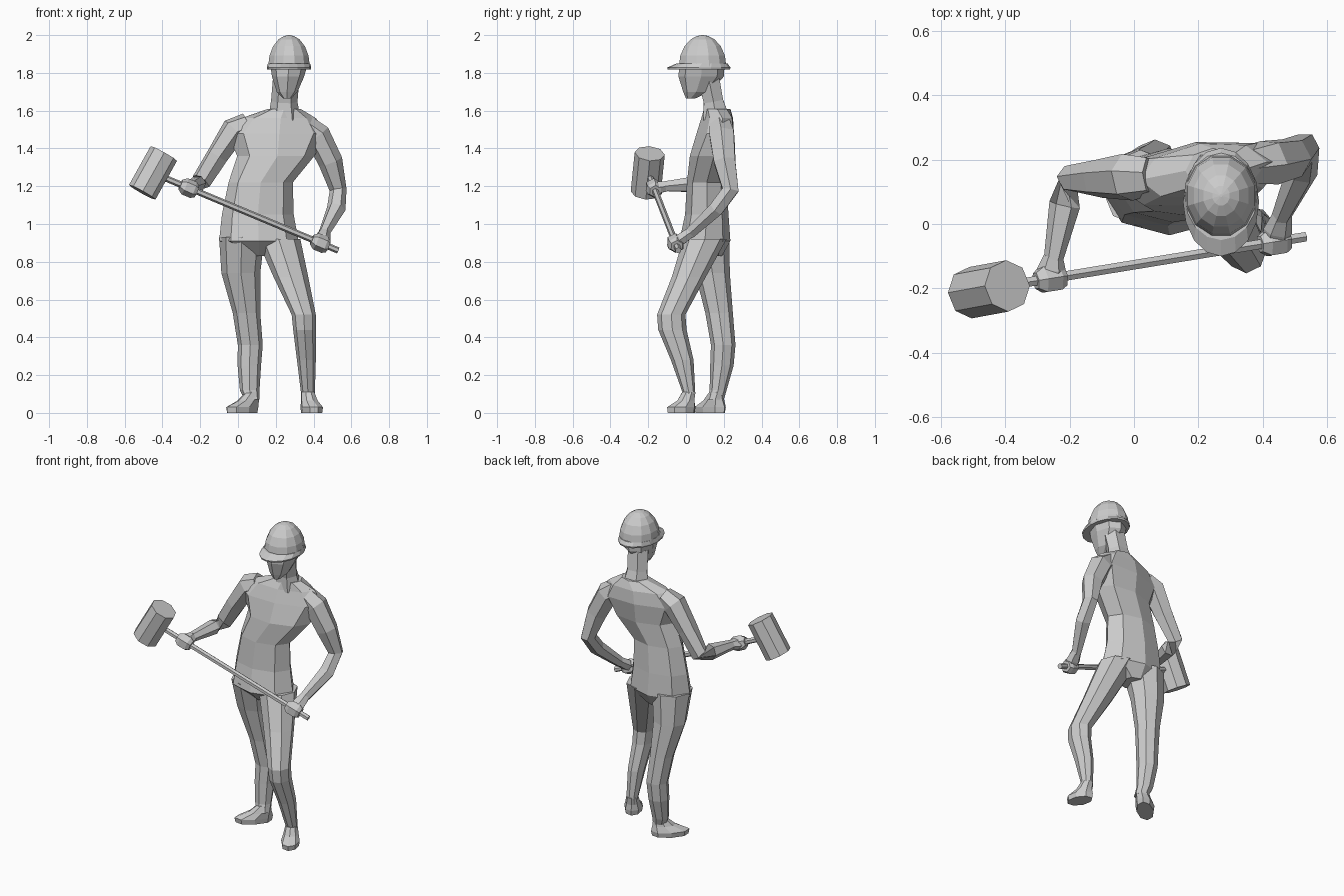
import bpy, bmesh
from math import sin, cos, pi, radians
from mathutils import Vector


def skin(name, rings):
    """Flat-faced closed skin over a list of equal-length point rings."""
    bm = bmesh.new()
    vs = [[bm.verts.new(p) for p in ring] for ring in rings]
    n = len(vs[0])
    for a, b in zip(vs, vs[1:]):
        for i in range(n):
            j = (i + 1) % n
            bm.faces.new((a[i], a[j], b[j], b[i]))
    bm.faces.new(vs[0][::-1])
    bm.faces.new(vs[-1])
    bmesh.ops.recalc_face_normals(bm, faces=bm.faces)
    me = bpy.data.meshes.new(name)
    bm.to_mesh(me)
    bm.free()
    ob = bpy.data.objects.new(name, me)
    bpy.context.collection.objects.link(ob)
    return ob


def loft(name, rows, n=8, phase=0.0):
    """Level rings: (cx, cy, z, rx, ry[, yaw in degrees])."""
    rings = []
    for cx, cy, z, rx, ry, *yaw in rows:
        w = radians(yaw[0]) if yaw else 0
        ring = []
        for i in range(n):
            a = 2 * pi * (i + phase) / n
            x, y = rx * cos(a), ry * sin(a)
            ring.append((cx + x * cos(w) - y * sin(w), cy + x * sin(w) + y * cos(w), z))
        rings.append(ring)
    return skin(name, rings)


def limb(name, rows, n=6, ref=(1, 0, 0)):
    """Rings square to a path: (x, y, z, radius along ref, other radius)."""
    pts = [Vector(r[:3]) for r in rows]
    rings = []
    for k, r in enumerate(rows):
        t = (pts[min(k + 1, len(pts) - 1)] - pts[max(k - 1, 0)]).normalized()
        v = t.cross(Vector(ref)).normalized()
        u = v.cross(t)
        rings.append([pts[k] + u * r[3] * cos(2 * pi * i / n) + v * r[4] * sin(2 * pi * i / n)
                      for i in range(n)])
    return skin(name, rings)


# Torso, from crotch to neck base
loft("torso", [
    (.11, .12, .83, .07, .07), (.11, .10, .91, .21, .135), (.105, .11, 1.05, .19, .115),
    (.12, .11, 1.22, .17, .105), (.20, .13, 1.36, .205, .11, 5), (.205, .155, 1.48, .265, .10, 8),
    (.215, .165, 1.56, .20, .085, 8), (.245, .165, 1.61, .085, .07)])

# Neck and head
limb("neck", [(.245, .16, 1.56, .085, .08), (.245, .145, 1.65, .07, .06),
              (.255, .12, 1.77, .07, .065)])
loft("head", [(.26, .025, 1.665, .022, .025), (.26, .055, 1.70, .055, .07),
              (.265, .08, 1.78, .085, .12), (.27, .085, 1.85, .10, .12)])

# Hard hat with a brim longer at the front
loft("helmet_brim", [(.27, .068, 1.818, .115, .165), (.27, .068, 1.828, .118, .168),
                     (.27, .085, 1.85, .112, .135)], 16)
loft("helmet_dome", [(.27, .078 + .01, 1.835 + .165 * sin(a), .114 * cos(a), .13 * cos(a))
                     for a in (radians(d) for d in (0, 20, 40, 60, 76, 88))], 12, .5)

# Arms
limb("right_arm", [(.05, .15, 1.53, .06, .06), (-.02, .145, 1.50, .075, .07),
                   (-.11, .14, 1.36, .06, .06), (-.195, .14, 1.225, .045, .055),
                   (-.215, .06, 1.21, .045, .05), (-.25, -.11, 1.20, .03, .03)], 6, (0, 1, .4))
limb("left_arm", [(.34, .18, 1.53, .06, .06), (.42, .19, 1.47, .07, .075),
                  (.49, .205, 1.33, .065, .065), (.53, .235, 1.18, .045, .05),
                  (.52, .16, 1.08, .05, .045), (.455, .02, .95, .03, .033)], 6, (1, 0, 0))

# Long-handled hammer
shaft_a, shaft_b = Vector((-.45, -.20, 1.27)), Vector((.53, -.04, .86))
axis = (shaft_b - shaft_a).normalized()
limb("hammer_handle", [(*shaft_a, .017, .017), (*shaft_b, .017, .017)], 6, (0, 0, 1))
limb("hammer_head", [(-.507, -.213, 1.168, .08, .08), (-.393, -.192, 1.373, .08, .08)],
     8, (0, 1, 0))

# Hands: palm from the wrist, fingers wrapped around the handle
for side, wrist, f in (("right", (-.25, -.10, 1.20), .195), ("left", (.46, .03, .96), .905)):
    grip = shaft_a.lerp(shaft_b, f)
    limb(side + "_palm", [(*wrist, .03, .03), (*Vector(wrist).lerp(grip, .6), .045, .035),
                          (*grip, .04, .03)])
    limb(side + "_fingers", [(*(grip + axis * d), r, r)
                             for d, r in ((-.05, .028), (-.025, .046), (.025, .046), (.045, .034))],
         6, (0, 0, 1))

# Legs
loft("right_leg", [
    (.075, .155, .07, .04, .045), (.062, .17, .12, .052, .045), (.06, .19, .25, .062, .062),
    (.065, .197, .36, .066, .065), (.045, .175, .53, .073, .073),
    (.015, .14, .74, .103, .092), (.02, .11, .93, .12, .12)])
loft("left_leg", [
    (.37, .015, .07, .035, .03), (.37, .015, .11, .037, .034), (.362, -.02, .28, .05, .06),
    (.352, -.072, .44, .06, .075), (.348, -.078, .52, .064, .075),
    (.28, .015, .72, .092, .09), (.215, .10, .92, .115, .115)])

# Feet: long soles turned outwards, rising to the ankle
for name, heel, toe, ankle in (
        ("right_foot", (.105, .205), (-.06, .05), (.075, .16)),
        ("left_foot", (.355, .05), (.425, -.10), (.37, .015))):
    h, t, k = (Vector((*p, 0)) for p in (heel, toe, ankle))
    c, d = (h + t) / 2, t - h
    yaw = Vector((1, 0)).angle_signed(d.xy.normalized())
    deg = -yaw * 180 / pi
    L = d.length / 2
    m = c.lerp(k, .6)
    loft(name, [(c.x, c.y, 0, L * .95, .05, deg), (c.x, c.y, .03, L, .055, deg),
                (m.x, m.y, .065, L * .6, .045, deg), (k.x, k.y, .11, .038, .036, deg)])
